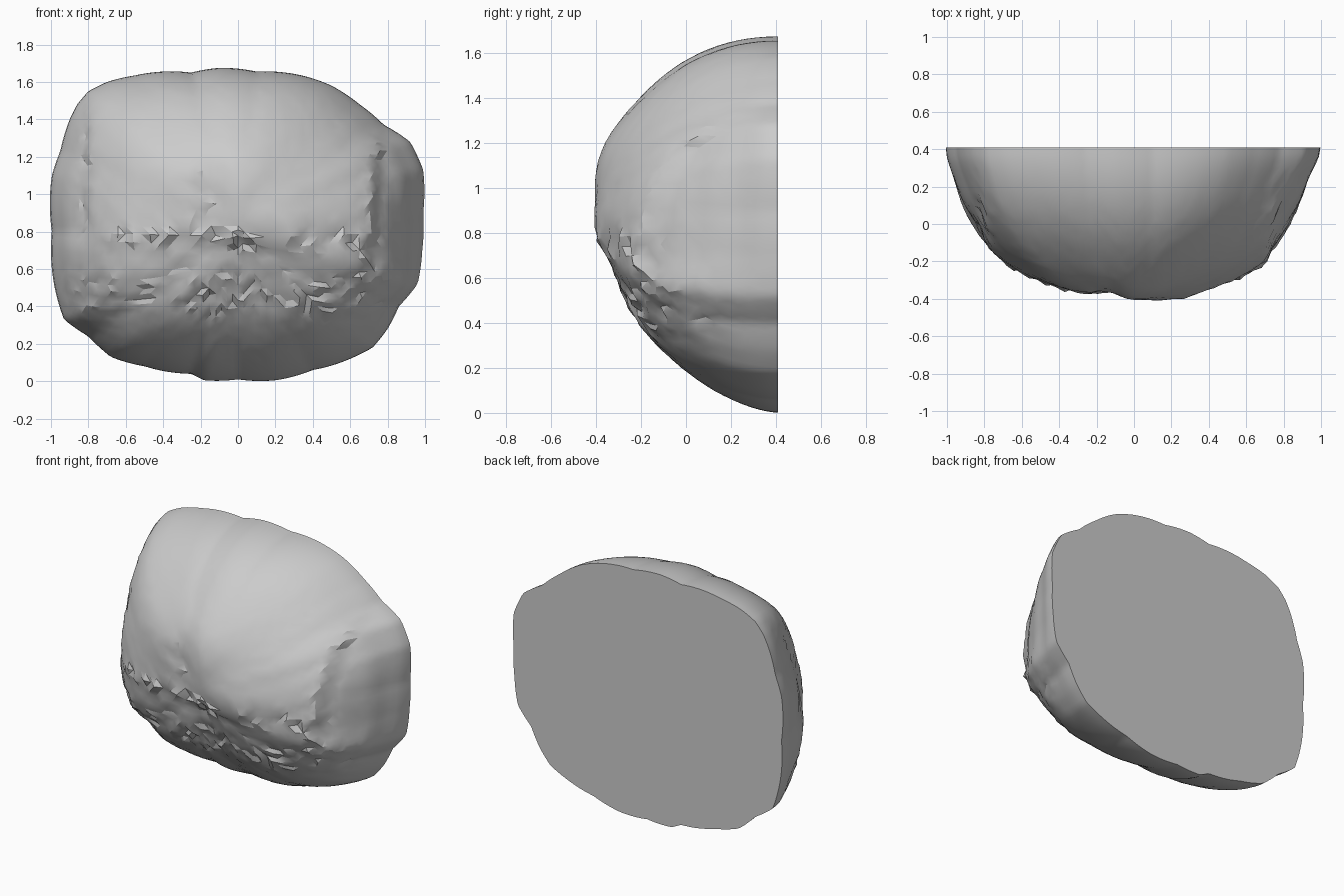
import bpy, bmesh, math, random

if "Cube" in bpy.data.objects:
    bpy.data.objects.remove(bpy.data.objects["Cube"])
random.seed(4)

# Outline of the flat back (x, z), counter-clockwise from the right side
OUTLINE = [(.99, .9), (.99, 1.13), (.92, 1.28), (.78, 1.37), (.65, 1.48), (.5, 1.58), (.36, 1.63),
           (.1, 1.655), (-.1, 1.675), (-.25, 1.65), (-.55, 1.635), (-.7, 1.6), (-.8, 1.55), (-.86, 1.48),
           (-.9, 1.4), (-.95, 1.23), (-.995, 1.1), (-.995, .8), (-.98, .5), (-.93, .33), (-.8, .24),
           (-.68, .13), (-.5, .08), (-.25, .04), (-.18, .005), (0, .01), (.2, .005), (.4, .06),
           (.6, .12), (.72, .18), (.8, .28), (.86, .4), (.96, .52), (.985, .7)]
CZ, BACK, DEPTH = .83, .41, .79
N = 58


def step(e0, e1, v):
    k = min(1, max(0, (v - e0) / (e1 - e0)))
    return k * k * (3 - 2 * k)


def bump(v, c, w):
    return math.exp(-((v - c) / w) ** 2)


def lerp_ring(table, a, ease=False):
    """Interpolate (angle, value) pairs around a full turn."""
    t = sorted(table)
    t = [(t[-1][0] - math.tau, t[-1][1])] + t + [(t[0][0] + math.tau, t[0][1])]
    for (a0, v0), (a1, v1) in zip(t, t[1:]):
        if a0 <= a <= a1:
            k = step(a0, a1, a) if ease else (a - a0) / (a1 - a0)
            return v0 + (v1 - v0) * k


radius = [(math.atan2(z - CZ, x) % math.tau, math.hypot(x, z - CZ)) for x, z in OUTLINE]
# Fullness of the bulge by direction: boxy on the sides, sloping underneath
power = [(math.radians(d), v) for d, v in
         [(0, 2.35), (25, 1.92), (50, 1.85), (90, 2.13), (130, 1.95), (160, 2.1), (185, 2.3),
          (225, 1.9), (270, 1.6), (315, 1.9), (345, 2.5)]]


def relief(x, z):
    """Backward offset: side ledges, front ledge, shallow groove, chipped creases."""
    crease = .72 + .13 * (z - .75)
    high = step(.5, .7, z)
    d = .05 * step(crease - .02, crease + .04, x) * high
    d += .04 * step(.80, .85, -x) * step(.7, .85, z)
    d += .03 * step(-.80, -.70, -z) * bump(x, 0, .6) * step(.3, .6, z)
    d += .03 * bump(x, -.14, .07) * step(.6, .8, z) * step(-1.3, -1, -z)
    d -= .03 * bump(x, .2, .2) * bump(z, .85, .2)
    d -= .05 * bump(x, -.05, .5) * bump(z, 1.15, .22)
    rough = (bump(x, crease, .05) * high + bump(x, -.83, .04) * step(.7, .85, z)
             + bump(z, .76, .06) * step(-.8, -.6, -abs(x)) + .7 * bump(z, .47, .14)
             + .8 * bump(x, -.2, .08) * bump(z, 1.0, .12))
    return d + random.uniform(-.022, .022) * min(1, rough) + random.uniform(-.002, .002)


def skin_point(u, v):
    """Map a square grid position onto the bulging front."""
    rho = max(abs(u), abs(v))
    if rho < 1e-6:
        a = 0
    elif abs(u) >= abs(v):
        a = math.pi / 4 * v / u + (math.pi if u < 0 else 0)
    else:
        a = math.pi / 2 - math.pi / 4 * u / v + (math.pi if v < 0 else 0)
    a %= math.tau
    n = lerp_ring(power, a, True)
    t = math.pi / 2 * (1 - rho)
    s = max(0, math.cos(t)) ** (2 / n) if rho > 1e-6 else 0
    dep = math.sin(t) ** (2 / n) if rho < 1 - 1e-6 else 0
    r = lerp_ring(radius, a) * s
    x, z = r * math.cos(a), CZ + r * math.sin(a)
    y = BACK - DEPTH * dep + relief(x, z) * min(1, dep * 2)
    # Both flanks taper towards the front
    x *= 1 - (.05 if x > 0 else .03) * step(0, .3, dep) * step(-.9, -.5, -dep) * abs(math.cos(a))
    return x, min(y, BACK), z


# Bulging front skin
bm = bmesh.new()
grid = [[bm.verts.new(skin_point(2 * i / N - 1, 2 * j / N - 1)) for j in range(N + 1)]
        for i in range(N + 1)]
for i in range(N):
    for j in range(N):
        bm.faces.new((grid[i][j], grid[i + 1][j], grid[i + 1][j + 1], grid[i][j + 1]))
bmesh.ops.triangulate(bm, faces=bm.faces[:])

# Flat back
rim = ([grid[i][0] for i in range(N)] + [grid[N][j] for j in range(N)]
       + [grid[i][N] for i in range(N, 0, -1)] + [grid[0][j] for j in range(N, 0, -1)])
bm.faces.new(rim)
bmesh.ops.recalc_face_normals(bm, faces=bm.faces)

mesh = bpy.data.meshes.new("half_boulder")
bm.to_mesh(mesh)
bm.free()
rock = bpy.data.objects.new("half_boulder", mesh)
bpy.context.collection.objects.link(rock)
bpy.context.view_layer.objects.active = rock
rock.select_set(True)
bpy.ops.object.shade_smooth_by_angle(angle=math.radians(22))
